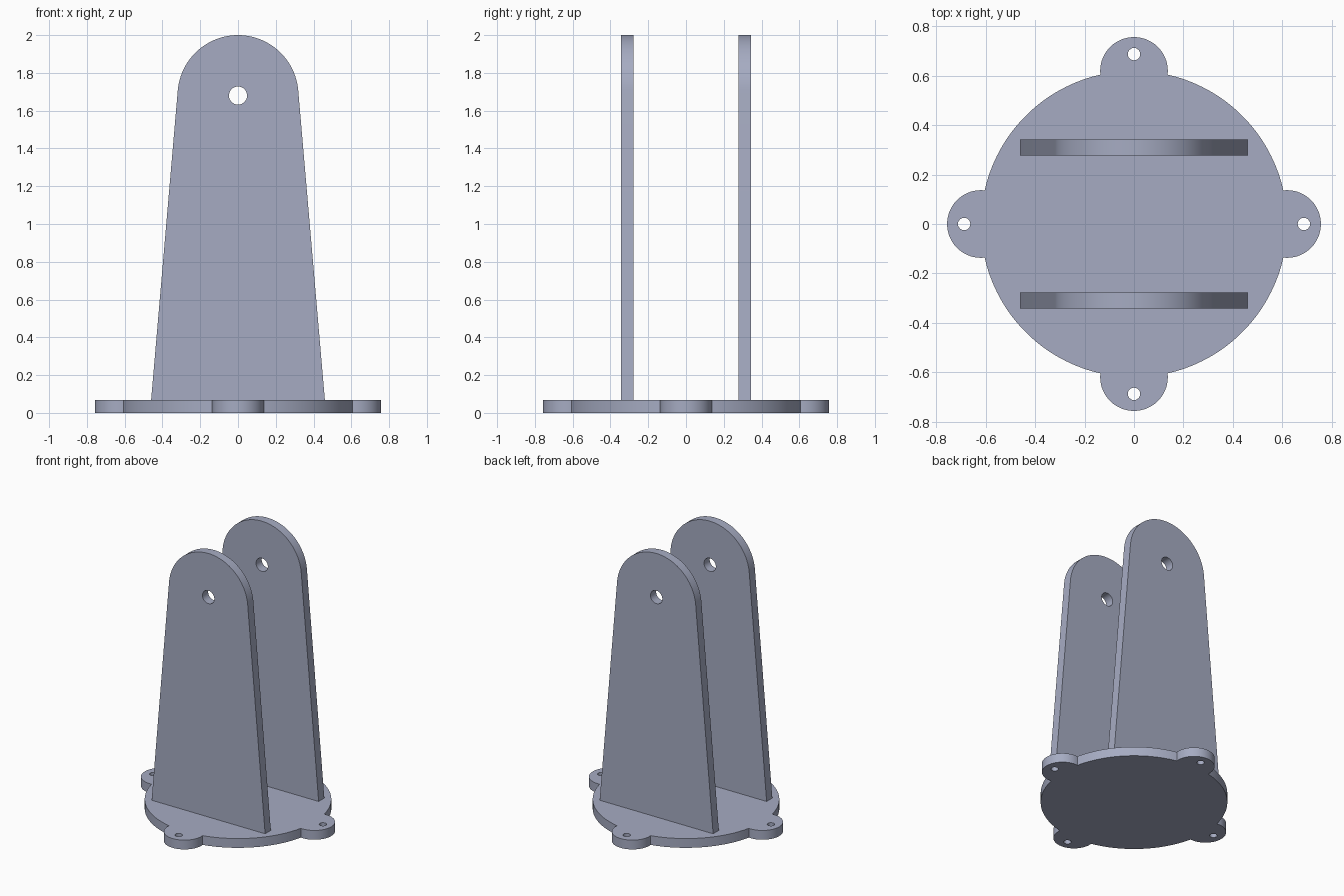
import bpy, bmesh
from math import sin, cos, asin, atan2, radians, pi
from mathutils import Matrix, Vector

if "Cube" in bpy.data.objects:
    bpy.data.objects.remove(bpy.data.objects["Cube"])

metal = bpy.data.materials.new("blue_grey_metal")
metal.use_nodes = True
colour = (0.38, 0.41, 0.54, 1)
metal.diffuse_color = colour
metal.node_tree.nodes["Principled BSDF"].inputs["Base Color"].default_value = colour


def arc(cx, cy, radius, start, end, steps):
    """Points along an arc, both ends included."""
    angles = [start + (end - start) * i / steps for i in range(steps + 1)]
    return [(cx + radius * cos(a), cy + radius * sin(a)) for a in angles]


def hole(cx, cy, radius):
    return arc(cx, cy, radius, 0, 2 * pi, 32)[:-1]


def extruded_part(name, loops, thickness, matrix):
    """Fill an outline with holes, extrude it and place it."""
    bm = bmesh.new()
    for loop in loops:
        verts = [bm.verts.new((x, y, 0)) for x, y in loop]
        for a, b in zip(verts, verts[1:] + verts[:1]):
            bm.edges.new((a, b))
    bmesh.ops.triangle_fill(bm, edges=bm.edges[:], use_beauty=True, normal=(0, 0, 1))
    result = bmesh.ops.extrude_face_region(bm, geom=bm.faces[:], use_keep_orig=True)
    top = [v for v in result["geom"] if isinstance(v, bmesh.types.BMVert)]
    bmesh.ops.translate(bm, verts=top, vec=Vector((0, 0, thickness)))
    bmesh.ops.recalc_face_normals(bm, faces=bm.faces[:])
    bm.transform(matrix)
    mesh = bpy.data.meshes.new(name)
    bm.to_mesh(mesh)
    bm.free()
    mesh.materials.append(metal)
    obj = bpy.data.objects.new(name, mesh)
    bpy.context.collection.objects.link(obj)
    bpy.ops.object.select_all(action='DESELECT')
    obj.select_set(True)
    bpy.context.view_layer.objects.active = obj
    bpy.ops.object.shade_smooth_by_angle(angle=radians(30))
    return obj


# Round base with four drilled lugs
base_r, lug_r, base_h = 0.62, 0.137, 0.068
half = 2 * asin(lug_r / (2 * base_r))   # half angle covered by a lug
sweep = pi / 2 + half / 2               # lug arc each side of its axis
outline, bolt_holes = [], []
for k in range(4):
    a = k * pi / 2
    outline += arc(base_r * cos(a), base_r * sin(a), lug_r, a - sweep, a + sweep, 32)
    outline += arc(0, 0, base_r, a + half, a + pi / 2 - half, 28)[1:-1]
    bolt_holes.append(hole(0.688 * cos(a), 0.688 * sin(a), 0.025))
extruded_part("base_plate", [outline] + bolt_holes, base_h, Matrix())

# Two tapered uprights with rounded tops and a pin hole
foot, pin_z, top_r, thick = 0.46, 1.68, 0.32, 0.066
tilt = atan2(foot - top_r, pin_z - base_h)
profile = [(-foot, base_h), (foot, base_h)] + arc(0, pin_z, top_r, tilt, pi - tilt, 48)
stand_up = Matrix.Rotation(pi / 2, 4, 'X')
for name, y in (("front_upright", -0.31), ("back_upright", 0.31)):
    place = Matrix.Translation((0, y + thick / 2, 0)) @ stand_up
    extruded_part(name, [profile, hole(0, pin_z, 0.048)], thick, place)
